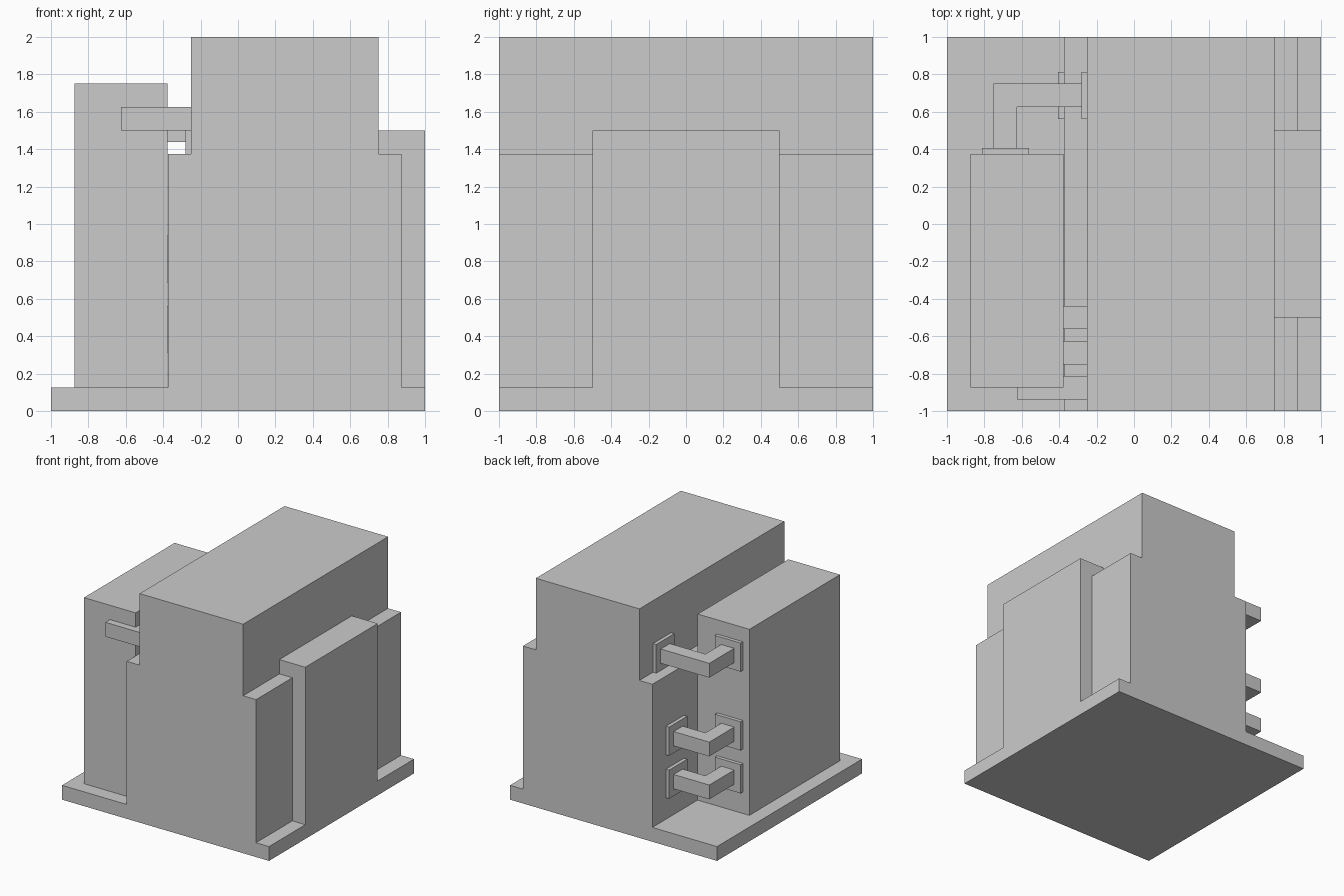
import bpy, bmesh
from mathutils import Vector

if "Cube" in bpy.data.objects:
    bpy.data.objects.remove(bpy.data.objects["Cube"])


def prism(name, points, lo, hi, axis):
    """Extrude a 2D profile along z (points are x,y) or y (points are x,z)."""
    def place(p, t):
        return (p[0], p[1], t) if axis == 'Z' else (p[0], t, p[1])
    bm = bmesh.new()
    face = bm.faces.new([bm.verts.new(place(p, lo)) for p in points])
    ext = bmesh.ops.extrude_face_region(bm, geom=[face])
    moved = [v for v in ext['geom'] if isinstance(v, bmesh.types.BMVert)]
    bmesh.ops.translate(bm, verts=moved, vec=Vector(place((0, 0), hi - lo)))
    bmesh.ops.recalc_face_normals(bm, faces=bm.faces)
    mesh = bpy.data.meshes.new(name)
    bm.to_mesh(mesh)
    bm.free()
    obj = bpy.data.objects.new(name, mesh)
    bpy.context.collection.objects.link(obj)
    return obj


def box(name, x, y, z):
    rect = [(x[0], y[0]), (x[1], y[0]), (x[1], y[1]), (x[0], y[1])]
    return prism(name, rect, z[0], z[1], 'Z')


# Base slab and stepped main housing share one front profile
prism("main_housing", [
    (-1, 0), (1, 0), (1, 0.125), (0.875, 0.125), (0.875, 1.375),
    (0.75, 1.375), (0.75, 2), (-0.25, 2), (-0.25, 1.375),
    (-0.375, 1.375), (-0.375, 0.125), (-1, 0.125)], -1, 1, 'Y')

# Raised panel on the right side
box("side_panel", (0.75, 1), (-0.5, 0.5), (0.125, 1.5))

# Tall cabinet on the left side
box("side_cabinet", (-0.875, -0.376), (-0.875, 0.375), (0.125, 1.75))

# Short bars tying the cabinet to the upper housing
for i, y in enumerate((-0.875, -0.6875, -0.5)):
    box(f"tie_bar_{i + 1}", (-0.625, -0.25), (y - 0.0625, y + 0.0625), (1.5, 1.625))

# Elbow pipes with a flange at each end: (height, housing wall x)
for i, (z, wall) in enumerate(((0.4375, -0.375), (0.8125, -0.375), (1.5, -0.25))):
    end = wall - 0.031
    prism(f"elbow_pipe_{i + 1}", [
        (-0.75, 0.406), (-0.625, 0.406), (-0.625, 0.625),
        (end, 0.625), (end, 0.75), (-0.75, 0.75)], z - 0.0625, z + 0.0625, 'Z')
    flange_z = (z - 0.125, z + 0.125)
    box(f"cabinet_flange_{i + 1}", (-0.8125, -0.5625), (0.375, 0.406), flange_z)
    box(f"housing_flange_{i + 1}", (end, wall), (0.5625, 0.8125), flange_z)
